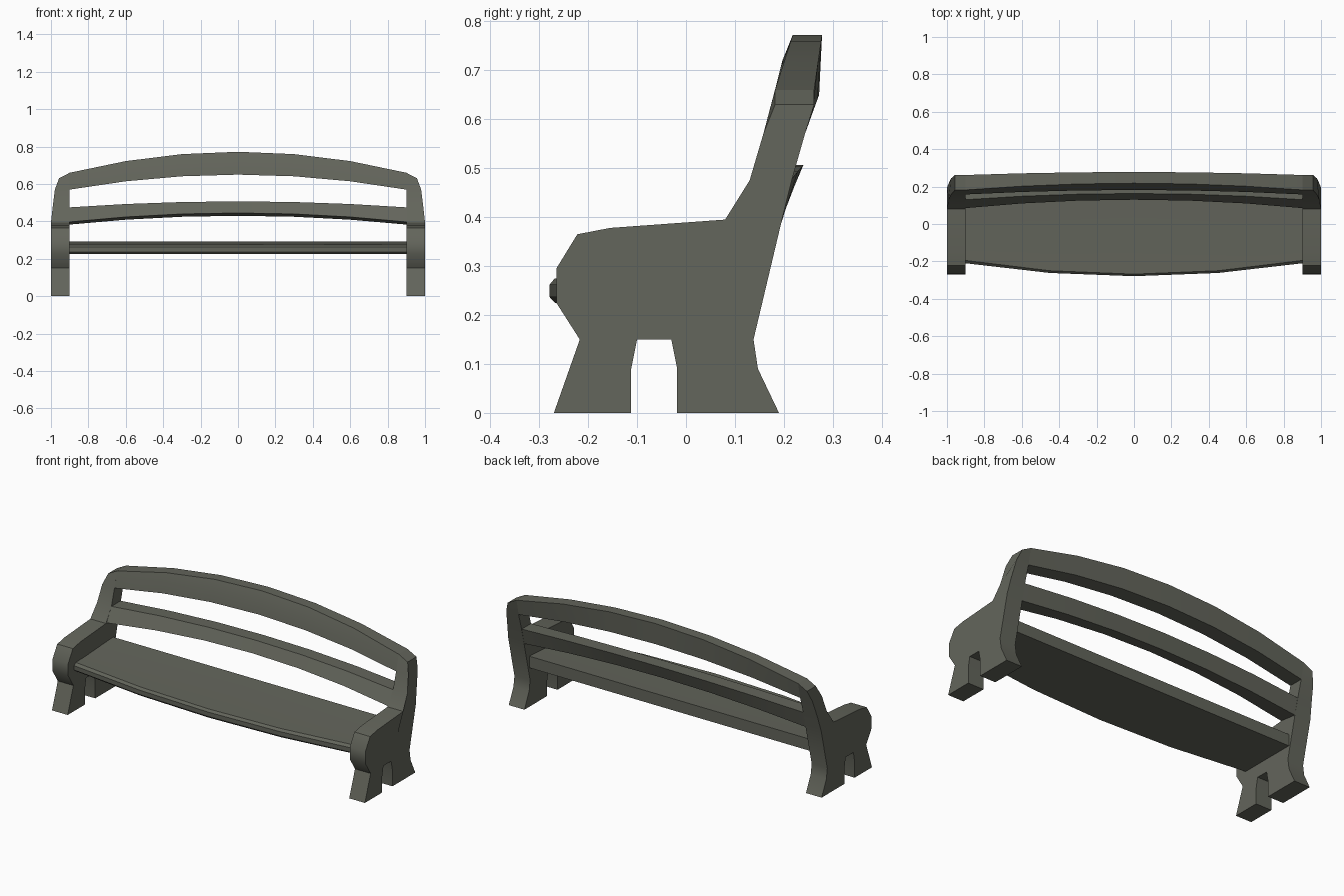
import bpy, bmesh, math

if "Cube" in bpy.data.objects:
    bpy.data.objects.remove(bpy.data.objects["Cube"])

metal = bpy.data.materials.new("olive grey")
metal.diffuse_color = (0.125, 0.13, 0.105, 1)
metal.use_nodes = True
metal.node_tree.nodes["Principled BSDF"].inputs["Base Color"].default_value = metal.diffuse_color


def finish(bm, name):
    bmesh.ops.recalc_face_normals(bm, faces=bm.faces)
    me = bpy.data.meshes.new(name)
    bm.to_mesh(me)
    bm.free()
    ob = bpy.data.objects.new(name, me)
    bpy.context.collection.objects.link(ob)
    me.materials.append(metal)
    bpy.ops.object.select_all(action='DESELECT')
    ob.select_set(True)
    bpy.context.view_layer.objects.active = ob
    bpy.ops.object.shade_smooth_by_angle(angle=math.radians(35))
    return ob


def loft(name, sections):
    """Skin a list of matching closed loops, capped at both ends."""
    bm = bmesh.new()
    rings = [[bm.verts.new(p) for p in s] for s in sections]
    n = len(rings[0])
    for a, b in zip(rings, rings[1:]):
        for i in range(n):
            j = (i + 1) % n
            bm.faces.new((a[i], a[j], b[j], b[i]))
    bm.faces.new(rings[0])
    bm.faces.new(rings[-1])
    return finish(bm, name)


def bowed_bar(name, end, mid, steps):
    """Bar across x whose (y, z) section bows from end to mid to end."""
    secs = []
    for i in range(-steps, steps + 1):
        t = i / steps
        k = t * t
        secs.append([(0.9 * t, m[0] + (e[0] - m[0]) * k, m[1] + (e[1] - m[1]) * k)
                     for e, m in zip(end, mid)])
    return loft(name, secs)


# Side frames: leg, arm and back post in one outline (y, z)
outline = [(-.27, 0), (-.112, 0), (-.112, .09), (-.10, .15), (-.03, .15),
           (-.018, .09), (-.018, 0), (.19, 0), (.147, .09), (.138, .15),
           (.195, .39), (.216, .475), (.243, .57), (.262, .66),
           (.182, .66), (.158, .57), (.13, .475), (.08, .395),
           (-.155, .378), (-.222, .365), (-.265, .295), (-.265, .225),
           (-.217, .15)]


def outer(y, z):
    """Outer edge of the frame leans in and rounds off near the top."""
    if z > .6:
        return .957, y, .63
    if z > .5:
        return .979, y, z
    return (.991 if z > .44 else 1.0), y, z


for side, label in ((1, "right"), (-1, "left")):
    inner = [(side * .9, y, z) for y, z in outline]
    out = [(side * x, y, z) for x, y, z in (outer(*p) for p in outline)]
    loft(label + "_side_frame", [inner, out])

# Arched top rail
bowed_bar("top_rail",
          [(.158, .57), (.172, .62), (.182, .66), (.262, .66), (.243, .57)],
          [(.182, .65), (.197, .72), (.218, .772), (.278, .772), (.272, .65)], 3)

# Middle back slat
bowed_bar("back_slat",
          [(.085, .397), (.13, .475), (.214, .475), (.193, .383)],
          [(.13, .445), (.163, .507), (.24, .507), (.207, .43)], 3)

# Seat with a bowed, rounded front
bowed_bar("seat",
          [(-.195, .225), (-.21, .237), (-.21, .262), (-.195, .275),
           (-.10, .278), (.145, .292), (.145, .225)],
          [(-.268, .225), (-.279, .237), (-.279, .262), (-.268, .275),
           (-.12, .278), (.145, .292), (.145, .225)], 2)
